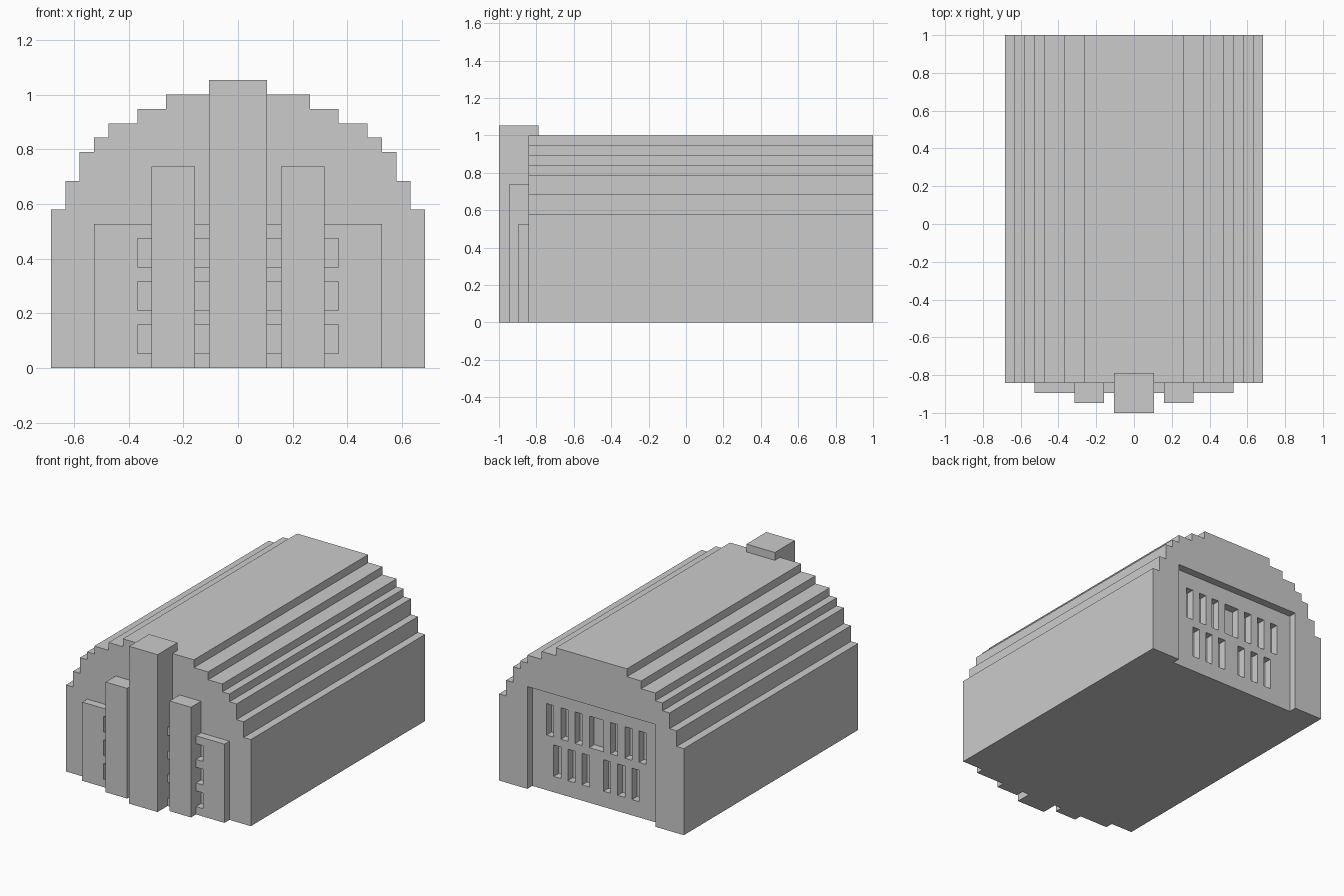
import bpy, bmesh

if "Cube" in bpy.data.objects:
    bpy.data.objects.remove(bpy.data.objects["Cube"])

U = 1 / 19  # all parts sit on a grid of this step


def new_object(name, bm):
    bmesh.ops.recalc_face_normals(bm, faces=bm.faces)
    mesh = bpy.data.meshes.new(name)
    bm.to_mesh(mesh)
    bm.free()
    ob = bpy.data.objects.new(name, mesh)
    bpy.context.collection.objects.link(ob)
    return ob


def boxes(name, specs):
    """One object of boxes, each (x0, x1, y0, y1, z0, z1) in grid steps."""
    bm = bmesh.new()
    for x0, x1, y0, y1, z0, z1 in specs:
        verts = bmesh.ops.create_cube(bm, size=1)["verts"]
        for v in verts:
            v.co = ((x1 if v.co.x > 0 else x0) * U,
                    (y1 if v.co.y > 0 else y0) * U,
                    (z1 if v.co.z > 0 else z0) * U)
    return new_object(name, bm)


def cut(target, cutter):
    cutter.hide_render = True
    cutter.display_type = 'WIRE'
    mod = target.modifiers.new(cutter.name, 'BOOLEAN')
    mod.operation = 'DIFFERENCE'
    mod.solver = 'EXACT'
    mod.object = cutter


# Hall: stepped vault profile (half width, top of step) extruded along y
steps = [(13, 11), (12, 13), (11, 15), (10, 16), (9, 17), (7, 18), (5, 19)]
half, z = [], 0
for w, top in steps:
    half += [(w, z), (w, top)]
    z = top
profile = half + [(-x, z) for x, z in reversed(half)]
bm = bmesh.new()
face = bm.faces.new([bm.verts.new((x * U, -16 * U, z * U)) for x, z in profile])
ext = bmesh.ops.extrude_face_region(bm, geom=[face])["geom"]
bmesh.ops.translate(bm, vec=(0, 35 * U, 0),
                    verts=[g for g in ext if isinstance(g, bmesh.types.BMVert)])
hall = new_object("hall", bm)

# Recessed back wall
cut(hall, boxes("back_recess_cutter", [(-9, 9, 18, 20, -1, 13)]))

# Back windows: seven above (wide centre one), six below
wins = [(-1, 1, 17, 18.5, 7, 11)]
for s in (1, -1):
    for a in (2, 4, 6):
        x0, x1 = sorted((s * a, s * (a + 1)))
        wins.append((x0, x1, 17, 18.5, 7, 11))
    for a in (1, 3, 5):
        x0, x1 = sorted((s * a, s * (a + 1)))
        wins.append((x0, x1, 17, 18.5, 2, 6))
cut(hall, boxes("back_window_cutter", wins))

# Front slab with three rows of window openings either side of the tower
slab = boxes("front_slab", [(-10, 10, -17, -16, 0, 10)])
cut(slab, boxes("front_window_cutter",
                [(x0, x1, -17.5, -15.5, z, z + 2)
                 for x0, x1 in ((-7, -2), (2, 7)) for z in (1, 4, 7)]))

# Pillars and central tower
boxes("left_pillar", [(-6, -3, -18, -16, 0, 14)])
boxes("right_pillar", [(3, 6, -18, -16, 0, 14)])
boxes("tower", [(-2, 2, -19, -15, 0, 20)])
